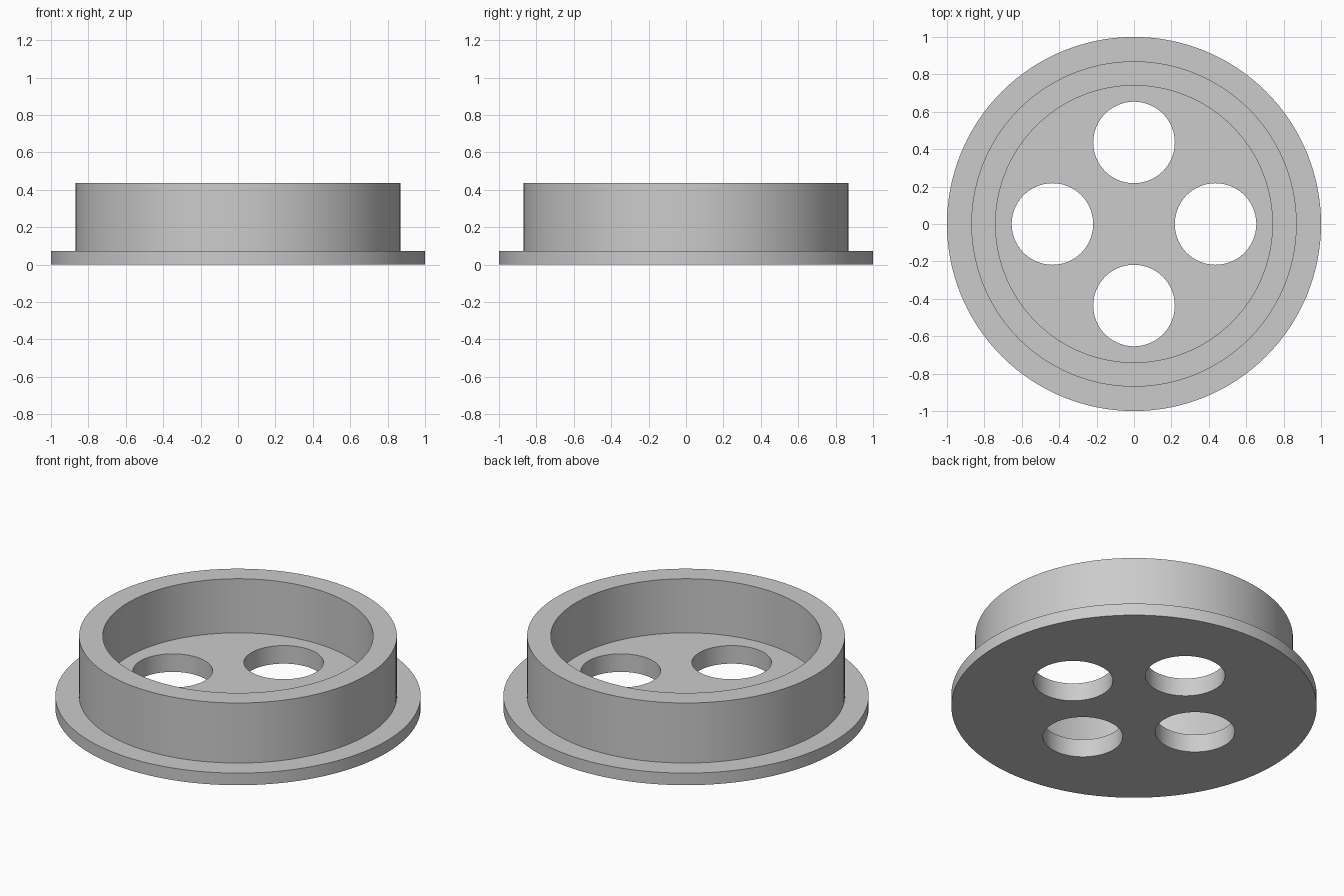
import bpy
import bmesh
from math import tau, radians
from mathutils import Matrix, Vector

SEGMENTS = 128
FLANGE_R, COLLAR_R, BORE_R = 1.0, 0.87, 0.74
FLANGE_TOP, FLOOR_TOP, COLLAR_TOP = 0.073, 0.109, 0.436
HOLE_R, HOLE_OFFSET = 0.218, 0.436

if "Cube" in bpy.data.objects:
    bpy.data.objects.remove(bpy.data.objects["Cube"])


def make_object(name, bm):
    bmesh.ops.recalc_face_normals(bm, faces=bm.faces)
    mesh = bpy.data.meshes.new(name)
    bm.to_mesh(mesh)
    bm.free()
    obj = bpy.data.objects.new(name, mesh)
    bpy.context.collection.objects.link(obj)
    return obj


# Single plain grey material
grey = bpy.data.materials.new("plain_grey")
grey.use_nodes = True
colour = (0.6, 0.6, 0.6, 1.0)
grey.diffuse_color = colour
grey.node_tree.nodes["Principled BSDF"].inputs["Base Color"].default_value = colour

# Flanged cup: turned profile, closed with flat underside and floor
profile = [
    (FLANGE_R, 0), (FLANGE_R, FLANGE_TOP), (COLLAR_R, FLANGE_TOP),
    (COLLAR_R, COLLAR_TOP), (BORE_R, COLLAR_TOP), (BORE_R, FLOOR_TOP),
]
bm = bmesh.new()
verts = [bm.verts.new((r, 0, z)) for r, z in profile]
edges = [bm.edges.new(pair) for pair in zip(verts, verts[1:])]
bmesh.ops.spin(bm, geom=verts + edges, cent=(0, 0, 0), axis=(0, 0, 1),
               angle=tau, steps=SEGMENTS, use_merge=True)
bmesh.ops.remove_doubles(bm, verts=bm.verts, dist=0.0001)
bmesh.ops.holes_fill(bm, edges=[e for e in bm.edges if e.is_boundary], sides=0)
cup = make_object("flanged_cup", bm)
cup.data.materials.append(grey)

# Four round holes through the floor, spaced evenly about the axis
bm = bmesh.new()
for i in range(4):
    centre = Matrix.Rotation(tau * i / 4, 3, "Z") @ Vector((HOLE_OFFSET, 0, 0))
    bmesh.ops.create_cone(bm, cap_ends=True, segments=SEGMENTS // 2,
                          radius1=HOLE_R, radius2=HOLE_R, depth=0.5,
                          matrix=Matrix.Translation(centre))
cutter = make_object("hole_cutter", bm)
cutter.hide_render = True
cutter.data.materials.append(grey)

cut = cup.modifiers.new("floor_holes", "BOOLEAN")
cut.operation = "DIFFERENCE"
cut.solver = "EXACT"
cut.object = cutter

# Apply the cut, then smooth the round walls and keep the rims sharp
bpy.ops.object.select_all(action="DESELECT")
cup.select_set(True)
bpy.context.view_layer.objects.active = cup
bpy.ops.object.modifier_apply(modifier=cut.name)
bpy.data.objects.remove(cutter)
bpy.ops.object.shade_smooth_by_angle(angle=radians(30))
